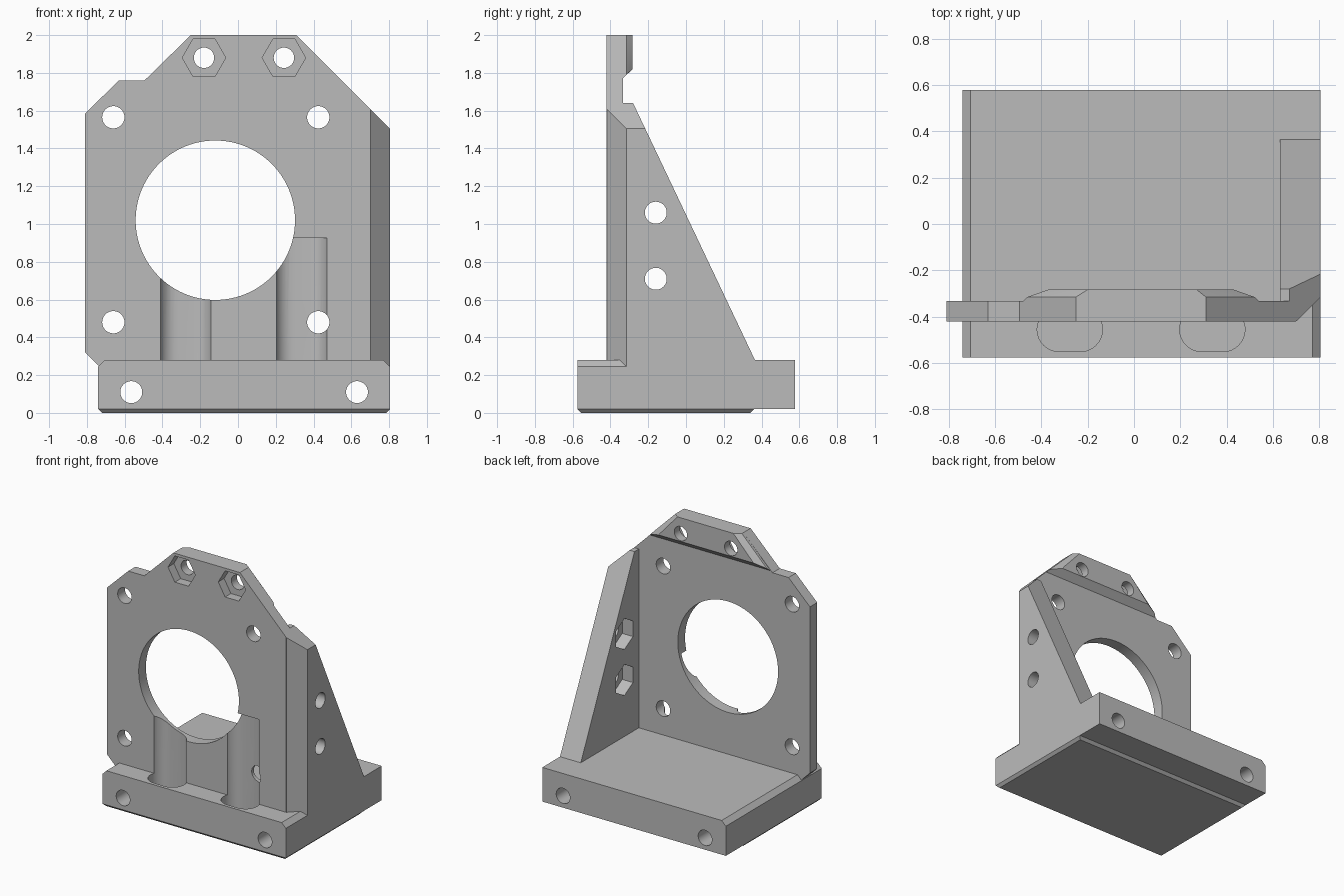
import bpy, bmesh, math
from mathutils import Vector

if "Cube" in bpy.data.objects:
    bpy.data.objects.remove(bpy.data.objects["Cube"], do_unlink=True)

grey = bpy.data.materials.new("plain_grey")
grey.use_nodes = True
COLOUR = (0.5, 0.5, 0.5, 1)
grey.diffuse_color = COLOUR
grey.node_tree.nodes["Principled BSDF"].inputs["Base Color"].default_value = COLOUR


def make(name, bm):
    bmesh.ops.recalc_face_normals(bm, faces=bm.faces)
    mesh = bpy.data.meshes.new(name)
    bm.to_mesh(mesh)
    bm.free()
    mesh.materials.append(grey)
    ob = bpy.data.objects.new(name, mesh)
    bpy.context.collection.objects.link(ob)
    return ob


def prism(name, outline, axis, start, end):
    """Extrude a 2D outline along an axis; the outline uses the other two axes in order."""
    def place(p, d):
        c = list(p)
        c.insert("xyz".index(axis), d)
        return Vector(c)
    bm = bmesh.new()
    face = bm.faces.new([bm.verts.new(place(p, start)) for p in outline])
    side = bmesh.ops.extrude_face_region(bm, geom=[face])["geom"]
    verts = [v for v in side if isinstance(v, bmesh.types.BMVert)]
    bmesh.ops.translate(bm, verts=verts, vec=place((0, 0), end - start))
    return make(name, bm)


def hull(name, points):
    bm = bmesh.new()
    for p in points:
        bm.verts.new(p)
    bmesh.ops.convex_hull(bm, input=bm.verts)
    bmesh.ops.dissolve_limit(bm, angle_limit=0.02, verts=bm.verts, edges=bm.edges)
    return make(name, bm)


def ring(centre, radius, sides=48, turn=0.0):
    return [(centre[0] + radius * math.cos(turn + math.tau * i / sides),
             centre[1] + radius * math.sin(turn + math.tau * i / sides)) for i in range(sides)]


def slot(centre, half_length, radius, steps=16):
    """Stadium outline lying along the first axis."""
    pts = []
    for side, turn in ((1, -math.pi / 2), (-1, math.pi / 2)):
        for i in range(steps + 1):
            a = turn + math.pi * i / steps
            pts.append((centre[0] + side * half_length + radius * math.cos(a),
                        centre[1] + radius * math.sin(a)))
    return pts


def cut(parts, cutters):
    """Subtract the cutters from every part and bake the result."""
    for part in parts:
        for c in cutters:
            mod = part.modifiers.new("cut", "BOOLEAN")
            mod.operation, mod.solver, mod.object = "DIFFERENCE", "EXACT", c
        deps = bpy.context.evaluated_depsgraph_get()
        baked = bpy.data.meshes.new_from_object(part.evaluated_get(deps))
        part.modifiers.clear()
        part.data = baked
    for c in cutters:
        bpy.data.objects.remove(c, do_unlink=True)


LEFT, RIGHT, FRONT, BACK = 0.805, -0.74, -0.575, 0.578

# Base block with a bevelled side and a raised rear underside
base = prism("base_block", [(RIGHT, 0.02), (LEFT, 0.02), (LEFT, 0.28), (-0.705, 0.28), (RIGHT, 0.245)],
             "y", FRONT, BACK)
pad = hull("base_foot", [(x, y, z) for z, d in ((0.02, 0), (0, 0.02))
                         for x in (RIGHT + d, LEFT - d) for y in (FRONT + d, 0.36 - d)])

# Upright mounting plate
plate = prism("mounting_plate",
              [(-0.74, 0.25), (0.70, 0.25), (0.70, 1.61), (0.31, 2), (-0.25, 2),
               (-0.495, 1.76), (-0.63, 1.76), (-0.81, 1.585), (-0.81, 0.32)],
              "y", -0.42, -0.333)

# Thickened top pad behind the nut pockets
boss = hull("top_boss",
            [(x, y, 1.77) for y in (-0.34, -0.335) for x in (-0.48, 0.54)]
            + [(x, y, 2) for y in (-0.34, -0.315) for x in (-0.25, 0.31)]
            + [(-0.46, -0.315, 1.79), (0.52, -0.315, 1.79)]
            + [(-0.2, -0.283, 2), (0.27, -0.283, 2), (-0.37, -0.283, 1.82), (0.43, -0.283, 1.82)])

# Triangular side rib
rib = prism("side_rib", [(-0.419, 0.25), (0.365, 0.25), (0.365, 0.28), (-0.28, 1.64), (-0.419, 1.64)],
            "x", 0.63, LEFT)
cut([rib], [
    prism("front_bevel", [(0.69, -0.43), (0.9, -0.22), (0.9, -0.43)], "z", 0.2, 2.1),
    prism("top_bevel", [(0.6, 1.71), (0.9, 1.41), (0.9, 1.8)], "y", -0.5, 0.1)])

# Bolt holes and nut pockets through the rib
for z in (1.06, 0.71):
    cut([rib], [prism("bolt", ring((-0.16, z), 0.058), "x", 0.5, 1),
                prism("nut", ring((-0.16, z), 0.118, 6, math.pi / 6), "x", 0.5, 0.72)])

# Nut pockets and holes along the top edge
for x in (-0.18, 0.243):
    cut([plate], [prism("nut", ring((x, 1.88), 0.115, 6), "y", -0.6, -0.35)])
    cut([plate, boss], [prism("bolt", ring((x, 1.88), 0.054), "y", -0.6, 0)])

# Large round opening and vertical channels
cut([plate], [prism("opening", ring((-0.12, 1.02), 0.422, 96), "y", -0.6, 0)])
for x in (-0.277, 0.338):
    cut([plate, base], [prism("channel", slot((x, -0.455), 0.045, 0.096), "z", 0.1, 0.925)])

# Corner holes in the plate
for x in (-0.66, 0.425):
    for z in (0.48, 1.565):
        cut([plate], [prism("hole", ring((x, z), 0.059), "y", -0.6, 0)])

# Long holes through the base, and the bevel on its front left corner
for x in (-0.565, 0.63):
    cut([base], [prism("hole", ring((x, 0.11), 0.058), "y", -0.7, 0.7)])
cut([base], [prism("bevel", [(0.75, 0.30), (0.82, 0.23), (0.82, 0.30)], "y", -0.7, -0.315)])

# Smooth the round walls, keep edges sharp
bpy.ops.object.select_all(action="DESELECT")
for part in (base, pad, plate, boss, rib):
    part.select_set(True)
bpy.context.view_layer.objects.active = base
bpy.ops.object.shade_smooth_by_angle(angle=math.radians(20))
